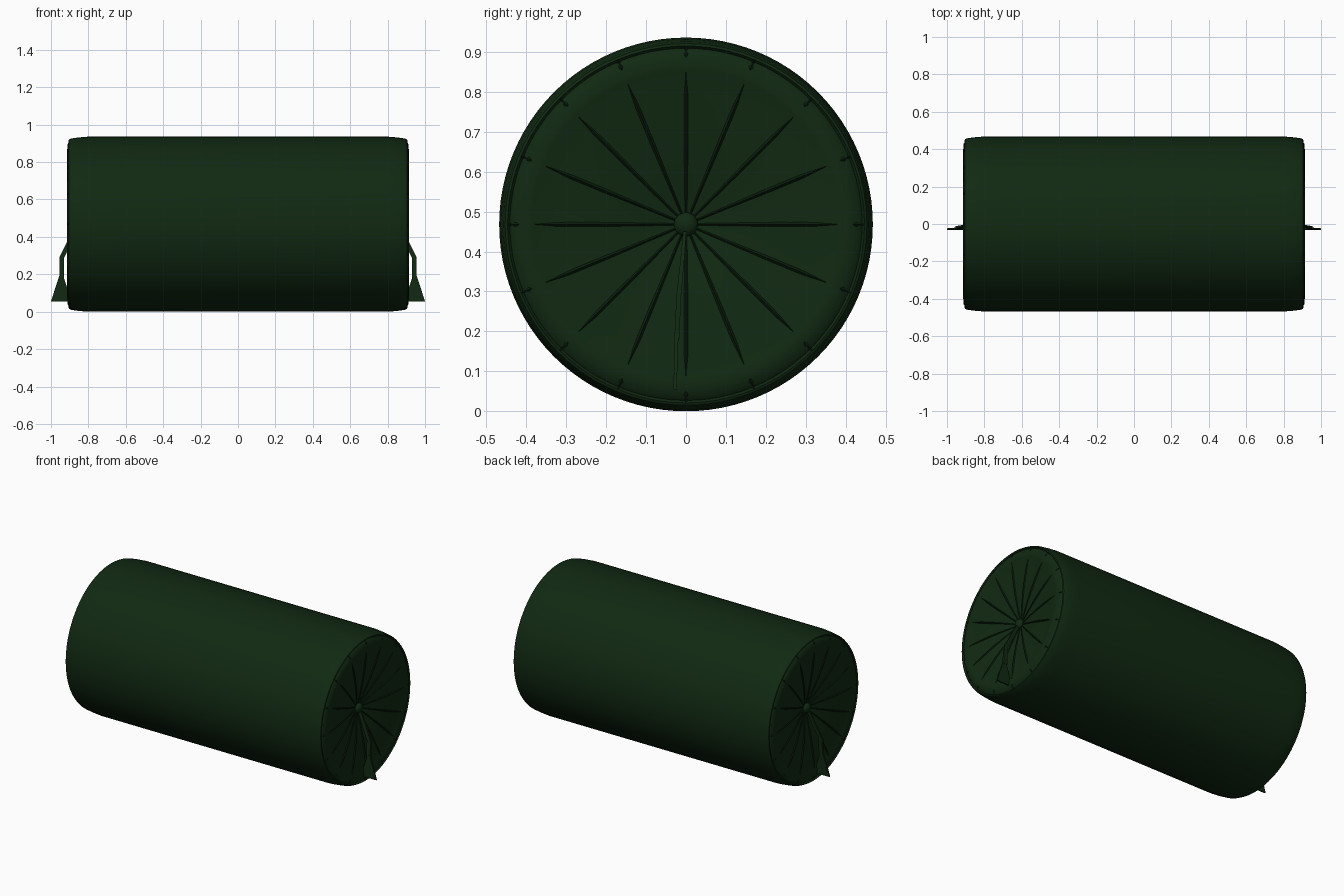
import bpy, bmesh, math
from mathutils import Vector

cube = bpy.data.objects.get("Cube")
if cube:
    bpy.data.objects.remove(cube, do_unlink=True)

R = 0.468          # bolster radius and height of its axis
SEGMENTS = 96
PLEATS = 16


def material(name, color):
    m = bpy.data.materials.new(name)
    m.diffuse_color = (*color, 1)
    m.use_nodes = True
    bsdf = m.node_tree.nodes["Principled BSDF"]
    bsdf.inputs["Base Color"].default_value = (*color, 1)
    bsdf.inputs["Roughness"].default_value = 0.9
    return m


FABRIC = material("dark green fabric", (0.0055, 0.0225, 0.006))
SEAM = material("deep green seam", (0.003, 0.0115, 0.0035))


def finish(bm, name, mat, mirror=False, angle=30):
    bmesh.ops.recalc_face_normals(bm, faces=bm.faces)
    me = bpy.data.meshes.new(name)
    bm.to_mesh(me)
    bm.free()
    me.materials.append(mat)
    ob = bpy.data.objects.new(name, me)
    bpy.context.collection.objects.link(ob)
    if mirror:
        ob.modifiers.new("other_end", 'MIRROR').use_axis = (True, False, False)
    bpy.ops.object.select_all(action='DESELECT')
    ob.select_set(True)
    bpy.context.view_layer.objects.active = ob
    bpy.ops.object.shade_smooth_by_angle(angle=math.radians(angle))
    return ob


def loft(bm, rings):
    """Skin a list of equal-length point rings and cap both ends."""
    loops = [[bm.verts.new(p) for p in ring] for ring in rings]
    n = len(loops[0])
    for a, b in zip(loops, loops[1:]):
        for i in range(n):
            j = (i + 1) % n
            bm.faces.new((a[i], a[j], b[j], b[i]))
    bm.faces.new(loops[0])
    bm.faces.new(loops[-1])


def circle(x, r):
    return [(x, r * math.cos(t), R + r * math.sin(t))
            for t in (2 * math.pi * i / SEGMENTS for i in range(SEGMENTS))]


# End profile as (x, radius): side, rounded shoulder, rim groove, band, dished cap
CAP = [(0.898, 0.441), (0.905, 0.434), (0.911, 0.415), (0.914, 0.395),
       (0.911, 0.385), (0.904, 0.33), (0.895, 0.26), (0.884, 0.19),
       (0.870, 0.12), (0.856, 0.06), (0.846, 0.015)]
SIDE = [(0.0, 0.468), (0.80, 0.468), (0.85, 0.464), (0.893, 0.458),
        (0.903, 0.453), (0.906, 0.447)]


def cap_x(r):
    """Height of the end surface at a given radius."""
    pts = SIDE[-1:] + CAP
    for (xa, ra), (xb, rb) in zip(pts, pts[1:]):
        if rb <= r <= ra:
            return xa + (xb - xa) * (ra - r) / (ra - rb)
    return pts[-1][0] if r < pts[-1][1] else pts[0][0]


# Bolster body with both end caps
half = SIDE + CAP
profile = [(-x, r) for x, r in reversed(half)] + half[1:]
bm = bmesh.new()
loft(bm, [circle(x, r) for x, r in profile])
finish(bm, "bolster", FABRIC)


# Pleats: slim tapered ridges radiating over the caps
def ridges(name, r0, r1, steps, width, height):
    bm = bmesh.new()
    for k in range(PLEATS):
        t = 2 * math.pi * k / PLEATS
        out = Vector((0, math.cos(t), math.sin(t)))
        side = Vector((0, -math.sin(t), math.cos(t)))
        rings = []
        for s in range(steps + 1):
            u = s / steps
            r = r0 + (r1 - r0) * u
            w = max(0.12, min(1, 6 * (1 - u), 0.45 + u))
            base = out * r + Vector((cap_x(r), 0, R))
            up = Vector((height * w, 0, 0))
            rings.append([base + side * width * w, base + up,
                          base - side * width * w, base - up])
        loft(bm, rings)
    return finish(bm, name, SEAM, mirror=True)


ridges("cap_pleats", 0.02, 0.38, 14, 0.0055, 0.006)
ridges("rim_tucks", 0.445, 0.418, 4, 0.005, 0.004)

# Centre buttons
bm = bmesh.new()
bmesh.ops.create_uvsphere(bm, u_segments=24, v_segments=14, radius=0.03)
bmesh.ops.scale(bm, vec=(0.7, 1, 1), verts=bm.verts)
bmesh.ops.translate(bm, vec=(0.855, 0, R), verts=bm.verts)
finish(bm, "cap_button", FABRIC, mirror=True, angle=60)


# Flat hanging tassels: stations are (x, y, z, half width, half thickness)
def strap(name, stations):
    bm = bmesh.new()
    loft(bm, [[(x - w, y - d, z), (x + w, y - d, z),
               (x + w, y + d, z), (x - w, y + d, z)]
              for x, y, z, w, d in stations])
    return finish(bm, name, FABRIC, mirror=True)


strap("tassel_cord", [(0.865, -0.003, 0.45, 0.012, 0.004),
                      (0.902, -0.010, 0.37, 0.013, 0.005),
                      (0.942, -0.018, 0.29, 0.013, 0.006),
                      (0.942, -0.023, 0.18, 0.013, 0.006)])
strap("tassel_skirt", [(0.945, -0.023, 0.20, 0.008, 0.006),
                       (0.945, -0.025, 0.17, 0.018, 0.005),
                       (0.945, -0.027, 0.055, 0.055, 0.004)])
